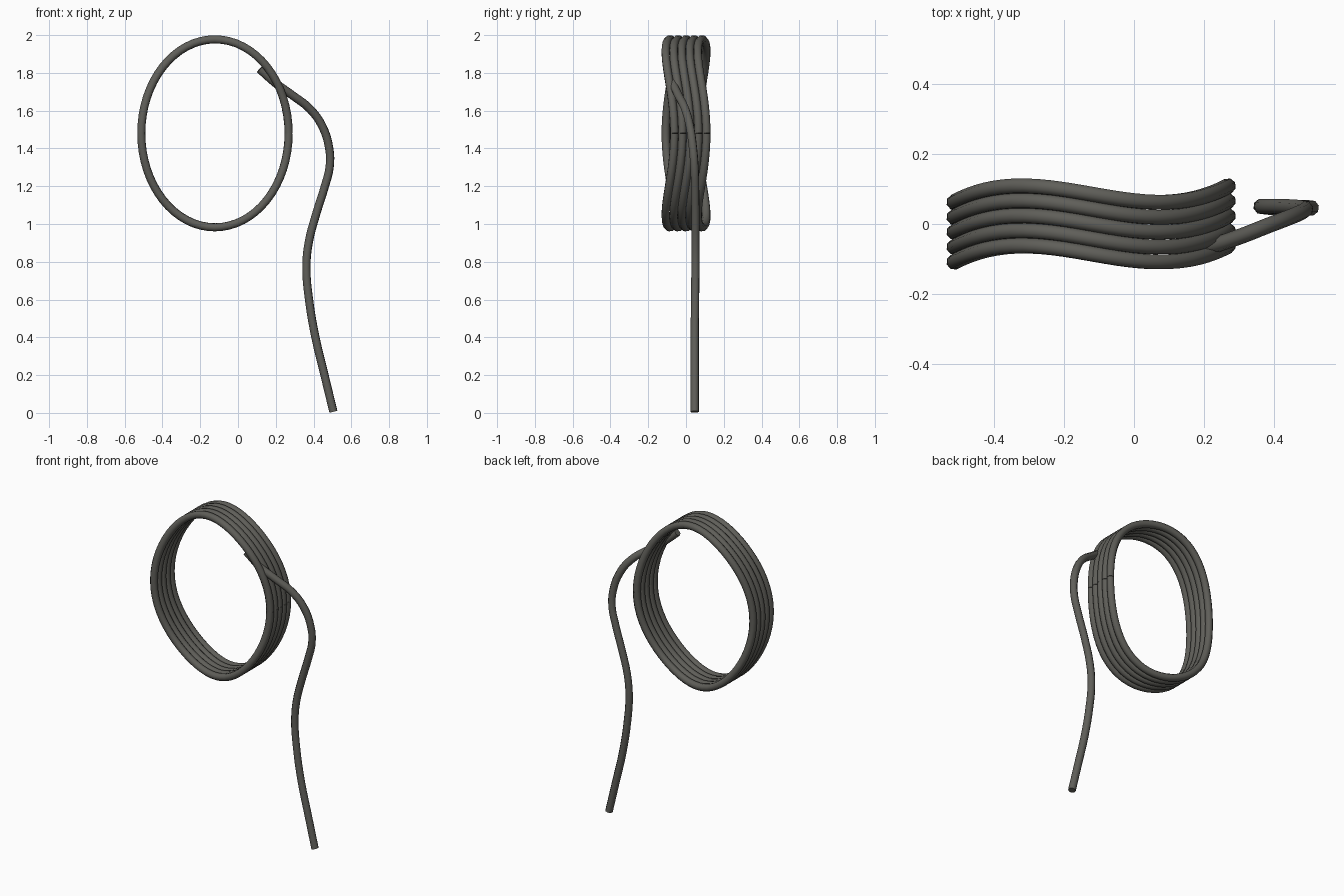
import bpy
import math

cube = bpy.data.objects.get("Cube")
if cube:
    bpy.data.objects.remove(cube, do_unlink=True)

# Rope colour
rope = bpy.data.materials.new("dark grey rope")
rope.use_nodes = True
colour = (0.115, 0.113, 0.1, 1)
rope.diffuse_color = colour
bsdf = rope.node_tree.nodes["Principled BSDF"]
bsdf.inputs["Base Color"].default_value = colour
bsdf.inputs["Roughness"].default_value = 0.8

RADIUS = 0.0225


def make_tube(name, points, smooth_path):
    """Sweep an eight-sided tube along a path and turn it into a mesh."""
    curve = bpy.data.curves.new(name, "CURVE")
    curve.dimensions = "3D"
    curve.bevel_depth = RADIUS
    curve.bevel_resolution = 2
    curve.use_fill_caps = True
    curve.resolution_u = 4
    spline = curve.splines.new("BEZIER" if smooth_path else "POLY")
    if smooth_path:
        spline.bezier_points.add(len(points) - 1)
        for knot, p in zip(spline.bezier_points, points):
            knot.co = p
            knot.handle_left_type = knot.handle_right_type = "AUTO"
    else:
        spline.points.add(len(points) - 1)
        for knot, p in zip(spline.points, points):
            knot.co = (*p, 1)
    curve.materials.append(rope)
    obj = bpy.data.objects.new(name, curve)
    bpy.context.collection.objects.link(obj)
    bpy.ops.object.select_all(action="DESELECT")
    obj.select_set(True)
    bpy.context.view_layer.objects.active = obj
    bpy.ops.object.convert(target="MESH")
    bpy.ops.object.shade_smooth_by_angle(angle=math.radians(50))
    return obj


# Coil: five oval loops side by side, each waving gently front to back,
# with the rope ends meeting in a seam on one side
LOOPS, STEPS, PITCH = 5, 64, 0.0425
for i in range(LOOPS):
    offset = (i - (LOOPS - 1) / 2) * PITCH
    path = []
    for s in range(STEPS + 1):
        a = math.tau * s / STEPS
        path.append((-0.122 + 0.39 * math.cos(a),
                     offset + 0.023 * math.cos(3 * a),
                     1.48 + 0.4975 * math.sin(a)))
    make_tube(f"coil_loop_{i + 1}", path, False)

# Loose end: starts inside the coil, bends over and hangs to the ground
tail = [
    (0.115, -0.08, 1.82), (0.2, -0.068, 1.745), (0.29, -0.04, 1.68),
    (0.38, -0.005, 1.61), (0.445, 0.02, 1.52), (0.483, 0.037, 1.4),
    (0.485, 0.045, 1.3), (0.46, 0.048, 1.2), (0.41, 0.05, 1.04),
    (0.374, 0.05, 0.9), (0.362, 0.05, 0.77), (0.376, 0.048, 0.6),
    (0.41, 0.046, 0.4), (0.458, 0.046, 0.2), (0.505, 0.046, 0.006),
]
make_tube("loose_end", tail, True)
